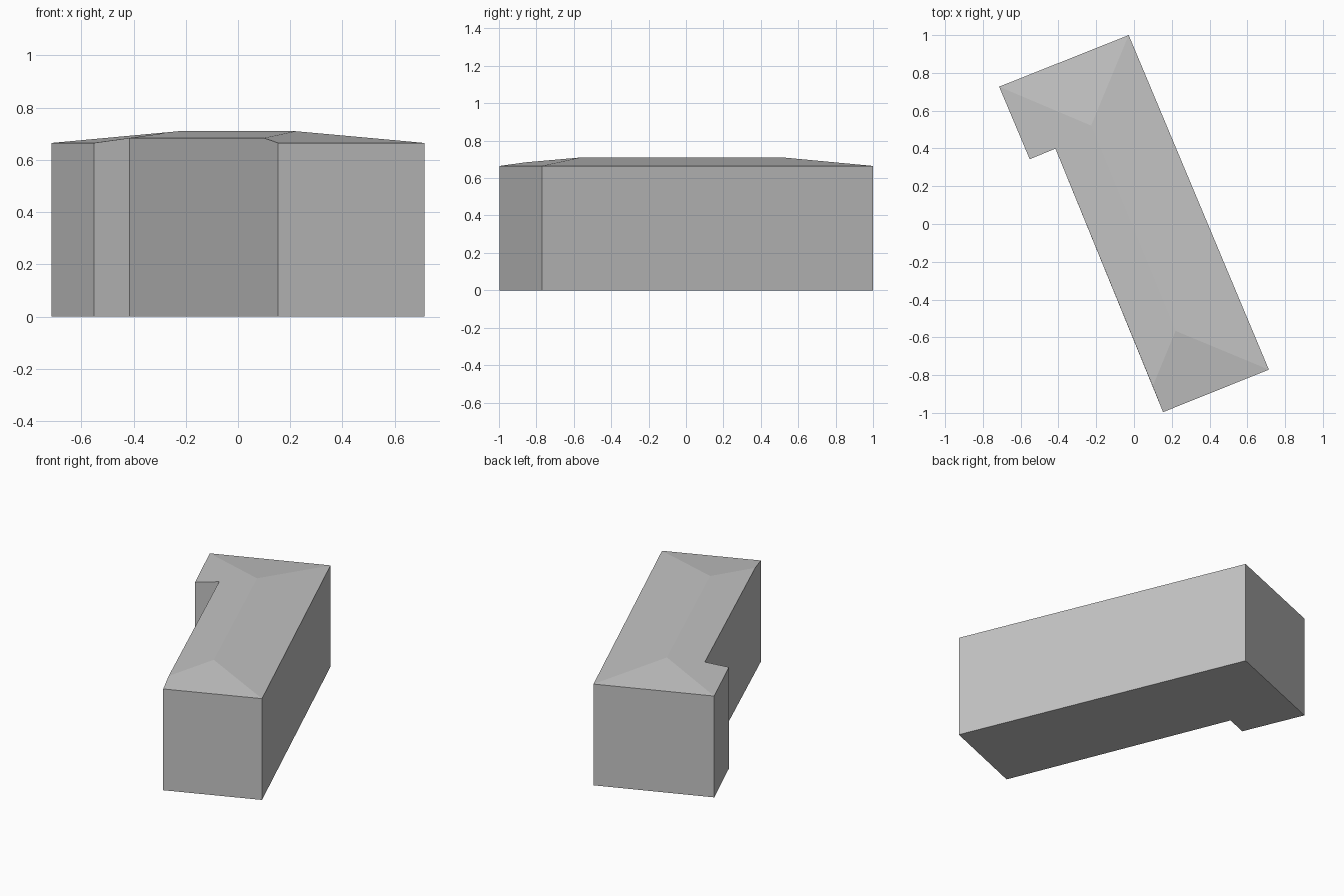
import bpy
import bmesh

cube = bpy.data.objects.get("Cube")
if cube:
    bpy.data.objects.remove(cube, do_unlink=True)

EAVE, RIDGE, INSET = 0.665, 0.71, 0.684


def make_material(name, colour):
    mat = bpy.data.materials.new(name)
    mat.use_nodes = True
    mat.diffuse_color = colour
    mat.node_tree.nodes["Principled BSDF"].inputs["Base Color"].default_value = colour
    return mat


grey = make_material("plain grey", (0.55, 0.55, 0.55, 1))

# Footprint corners with eave heights; the long inset wall meets the roof higher up
corners = {
    "back": (-0.028, 1.0, EAVE),
    "wing_back": (-0.714, 0.727, EAVE),
    "wing_front": (-0.552, 0.343, EAVE),
    "notch": (-0.416, 0.399, INSET),
    "hip_end": (0.099, -0.86, INSET),
    "front": (0.154, -0.996, EAVE),
    "side": (0.714, -0.771, EAVE),
}
ridge = {"ridge_back": (-0.227, 0.521, RIDGE), "ridge_front": (0.22, -0.566, RIDGE)}

bm = bmesh.new()
top = {n: bm.verts.new(p) for n, p in {**corners, **ridge}.items()}
base = {n: bm.verts.new((x, y, 0)) for n, (x, y, z) in corners.items() if n != "hip_end"}

# Hipped roof slopes
for slope in (
    "back wing_back ridge_back",
    "wing_back wing_front notch hip_end ridge_front ridge_back",
    "hip_end front side ridge_front",
    "side back ridge_back ridge_front",
):
    bm.faces.new([top[n] for n in slope.split()])

# Walls, with the hip end lying on the long inset wall
names = list(base)
for a, b in zip(names, names[1:] + names[:1]):
    upper = [top[b], top[a]]
    if a == "notch":
        upper.insert(1, top["hip_end"])
    bm.faces.new([base[a], base[b]] + upper)

# Floor
bm.faces.new(list(reversed(list(base.values()))))
bmesh.ops.recalc_face_normals(bm, faces=bm.faces)

mesh = bpy.data.meshes.new("building")
bm.to_mesh(mesh)
bm.free()
mesh.materials.append(grey)
building = bpy.data.objects.new("building", mesh)
bpy.context.collection.objects.link(building)
